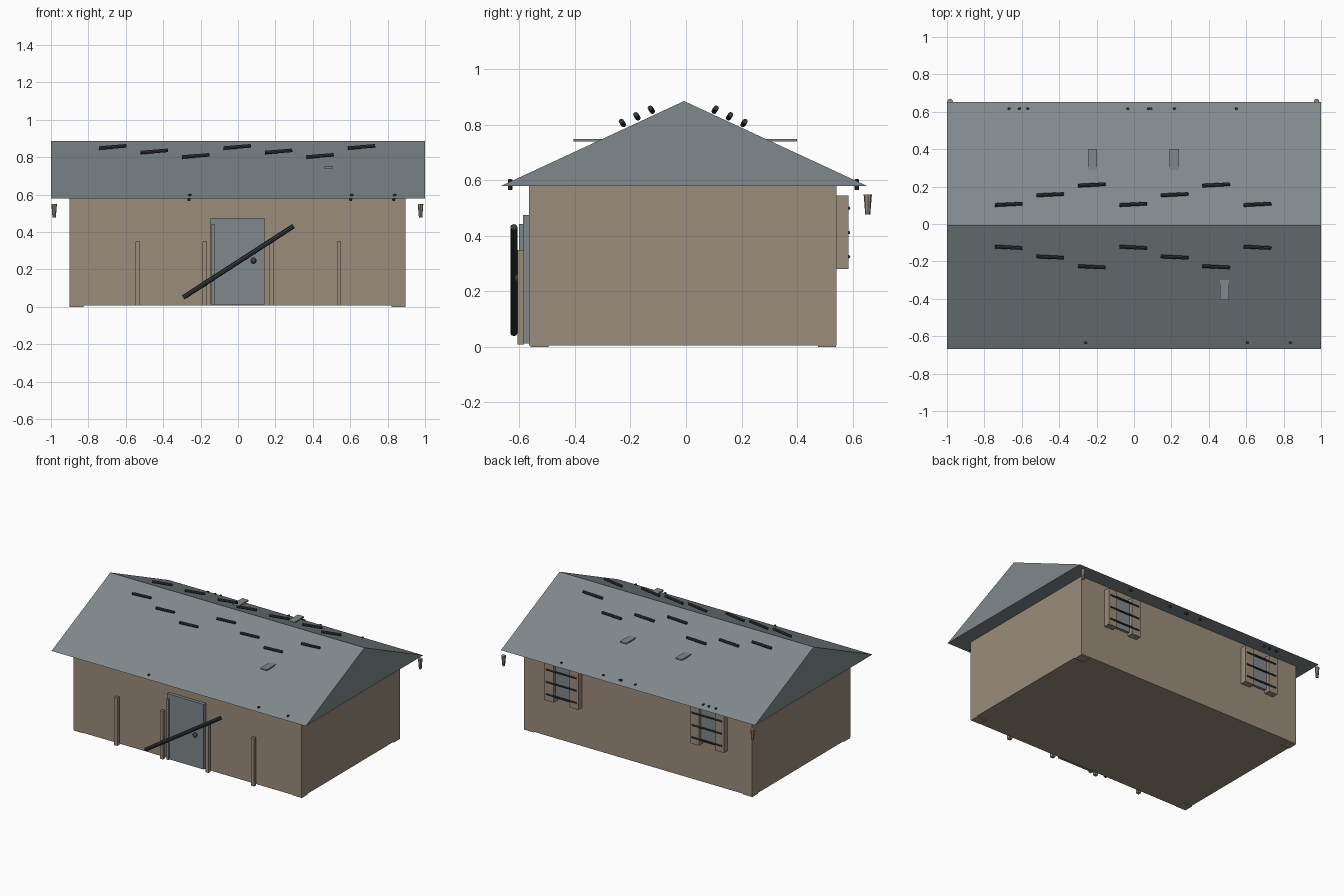
import bpy, bmesh, math
from mathutils import Vector

if "Cube" in bpy.data.objects:
    bpy.data.objects.remove(bpy.data.objects["Cube"])


def mat(name, rgb):
    m = bpy.data.materials.new(name)
    m.diffuse_color = (*rgb, 1)
    m.use_nodes = True
    m.node_tree.nodes["Principled BSDF"].inputs["Base Color"].default_value = m.diffuse_color
    return m


TAN = mat("weathered tan", (0.33, 0.265, 0.20))
GRAY = mat("slate gray", (0.215, 0.25, 0.265))
DARK = mat("dark iron", (0.035, 0.041, 0.045))
BROWN = mat("dark brown", (0.07, 0.055, 0.04))


def add(name, bm, material):
    bmesh.ops.recalc_face_normals(bm, faces=bm.faces)
    me = bpy.data.meshes.new(name)
    bm.to_mesh(me)
    bm.free()
    me.materials.append(material)
    ob = bpy.data.objects.new(name, me)
    bpy.context.collection.objects.link(ob)
    return ob


def box(name, x, y, z, material):
    bm = bmesh.new()
    bmesh.ops.create_cube(bm, size=1)
    for v in bm.verts:
        v.co = [(a + b) / 2 + c * (b - a) for c, (a, b) in zip(v.co, (x, y, z))]
    return add(name, bm, material)


def rod(name, p, q, r, material, r2=None, sides=8):
    p, q = Vector(p), Vector(q)
    bm = bmesh.new()
    bmesh.ops.create_cone(bm, cap_ends=True, segments=sides, radius1=r,
                          radius2=r if r2 is None else r2, depth=(q - p).length)
    rot = (q - p).to_track_quat('Z', 'Y')
    for v in bm.verts:
        v.co = rot @ v.co + (p + q) / 2
    return add(name, bm, material)


# Walls and the thin corner pads below them
box("walls", (-0.9, 0.895), (-0.565, 0.542), (0.006, 0.585), TAN)
for x in (-0.9, 0.82):
    for y in (-0.56, 0.475):
        box("corner_pad", (x, x + 0.075), (y, y + 0.065), (0, 0.008), TAN)

# Solid gable roof extruded from a triangle
bm = bmesh.new()
tri = bm.faces.new([bm.verts.new((-1, y, z)) for y, z in
                    ((-0.667, 0.58), (0.653, 0.58), (-0.007, 0.886))])
ext = bmesh.ops.extrude_face_region(bm, geom=[tri])
bmesh.ops.translate(bm, vec=(2, 0, 0),
                    verts=[g for g in ext["geom"] if isinstance(g, bmesh.types.BMVert)])
add("roof", bm, GRAY)

# Tilted sticks lying over both roof slopes
for i in range(7):
    x = -0.67 + i * 0.2217
    step = i % 3
    z = 0.855 - step * 0.024
    for s in (-1, 1):
        y = -0.01 + s * (0.115 + step * 0.052)
        rod("roof_stick", (x - 0.073, y - s * 0.004, z - 0.006),
            (x + 0.073, y + s * 0.004, z + 0.006), 0.0095, DARK)

# Loose flat shingles
for x, y in ((-0.222, 0.29), (0.215, 0.29), (0.484, -0.405)):
    box("loose_shingle", (x - 0.025, x + 0.025), (y, y + 0.11), (0.74, 0.75), GRAY)

# Small pegs through the eaves
for y, xs in ((-0.634, (-0.26, 0.605, 0.835)),
              (0.616, (-0.67, -0.615, -0.57, -0.035, 0.075, 0.088, 0.215, 0.545))):
    for x in xs:
        rod("eave_peg", (x - 0.004, y, 0.567), (x + 0.004, y, 0.603), 0.008, DARK)

# Tapered hangers at the back corners
for x in (-0.983, 0.976):
    rod("corner_hanger", (x, 0.655, 0.477), (x, 0.655, 0.55), 0.009, TAN, 0.015)

# Door, edge strip, knob and the beam barring it
box("door", (-0.147, 0.142), (-0.588, -0.56), (0.012, 0.475), GRAY)
box("door_strip", (-0.143, -0.126), (-0.602, -0.585), (0.012, 0.443), GRAY)
bm = bmesh.new()
bmesh.ops.create_uvsphere(bm, u_segments=10, v_segments=6, radius=0.016)
bmesh.ops.translate(bm, verts=bm.verts, vec=(0.083, -0.602, 0.247))
add("door_knob", bm, BROWN)
rod("door_beam", (-0.293, -0.62, 0.05), (0.297, -0.62, 0.432), 0.013, DARK)

# Front posts
for x in (-0.537, -0.178, 0.181, 0.54):
    box("front_post", (x - 0.012, x + 0.012), (-0.607, -0.584), (0.008, 0.35), TAN)

# Back windows: two uprights, a pane between and three bars
for c in (-0.575, 0.57):
    for s in (-1, 1):
        m = c + s * 0.098
        box("window_upright", (m - 0.035, m + 0.035), (0.54, 0.586), (0.28, 0.546), TAN)
    box("window_pane", (c - 0.063, c + 0.063), (0.54, 0.56), (0.30, 0.53), GRAY)
    for z in (0.325, 0.412, 0.5):
        rod("window_bar", (c - 0.12, 0.586, z), (c + 0.12, 0.586, z), 0.006, DARK)
